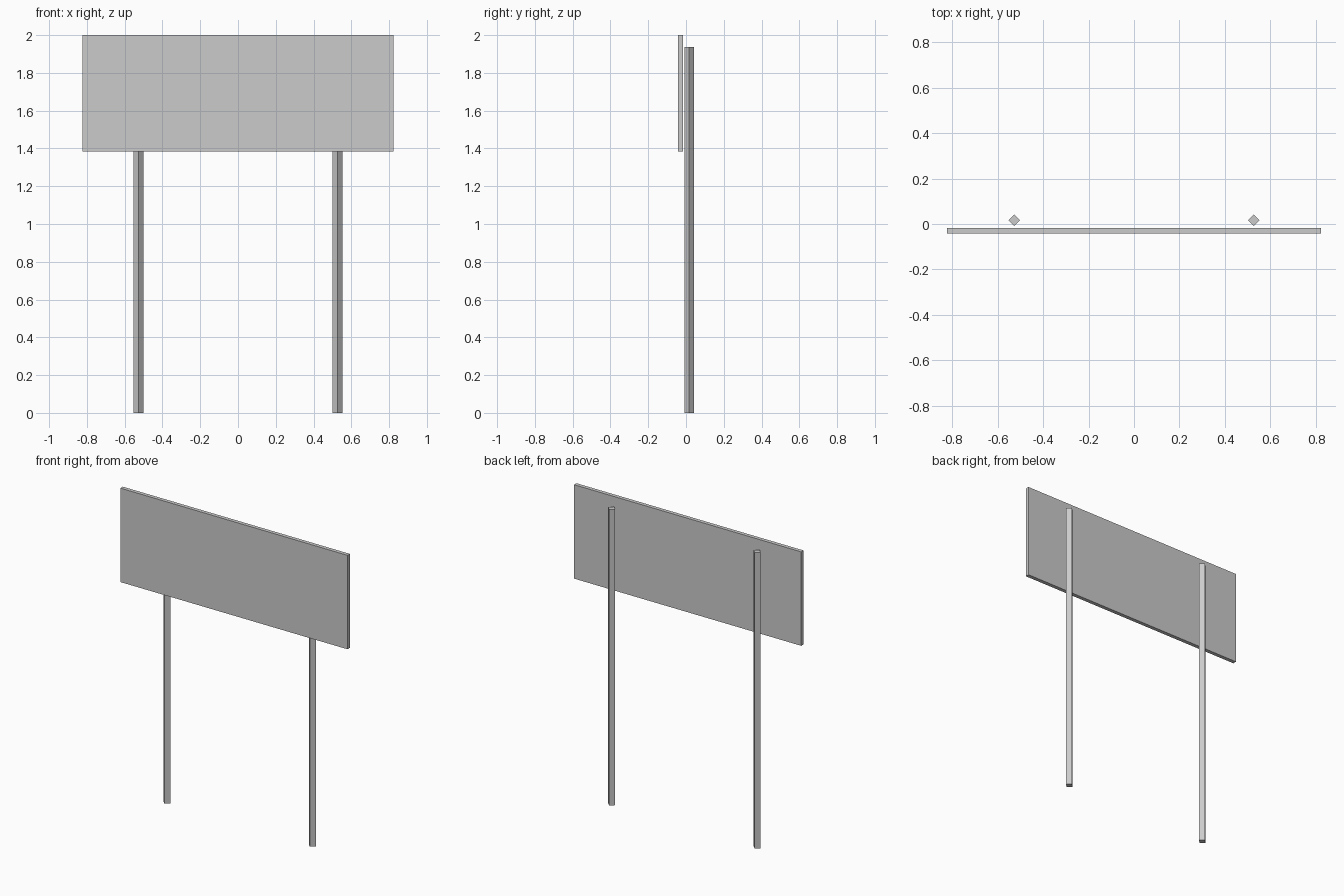
import bpy

if "Cube" in bpy.data.objects:
    bpy.data.objects.remove(bpy.data.objects["Cube"])

# Sign panel
bpy.ops.mesh.primitive_cube_add(size=1, location=(0, -0.0295, 1.6925))
panel = bpy.context.object
panel.name = "sign_panel"
panel.scale = (1.645, 0.025, 0.615)
bpy.ops.object.transform_apply(location=False, rotation=False, scale=True)

# Square posts turned 45 degrees, standing just behind the panel
POST_HEIGHT = 1.938
for side, x in (("left", -0.527), ("right", 0.527)):
    bpy.ops.mesh.primitive_cylinder_add(vertices=4, radius=0.0255, depth=POST_HEIGHT,
                                        location=(x, 0.0165, POST_HEIGHT / 2))
    bpy.context.object.name = side + "_post"
